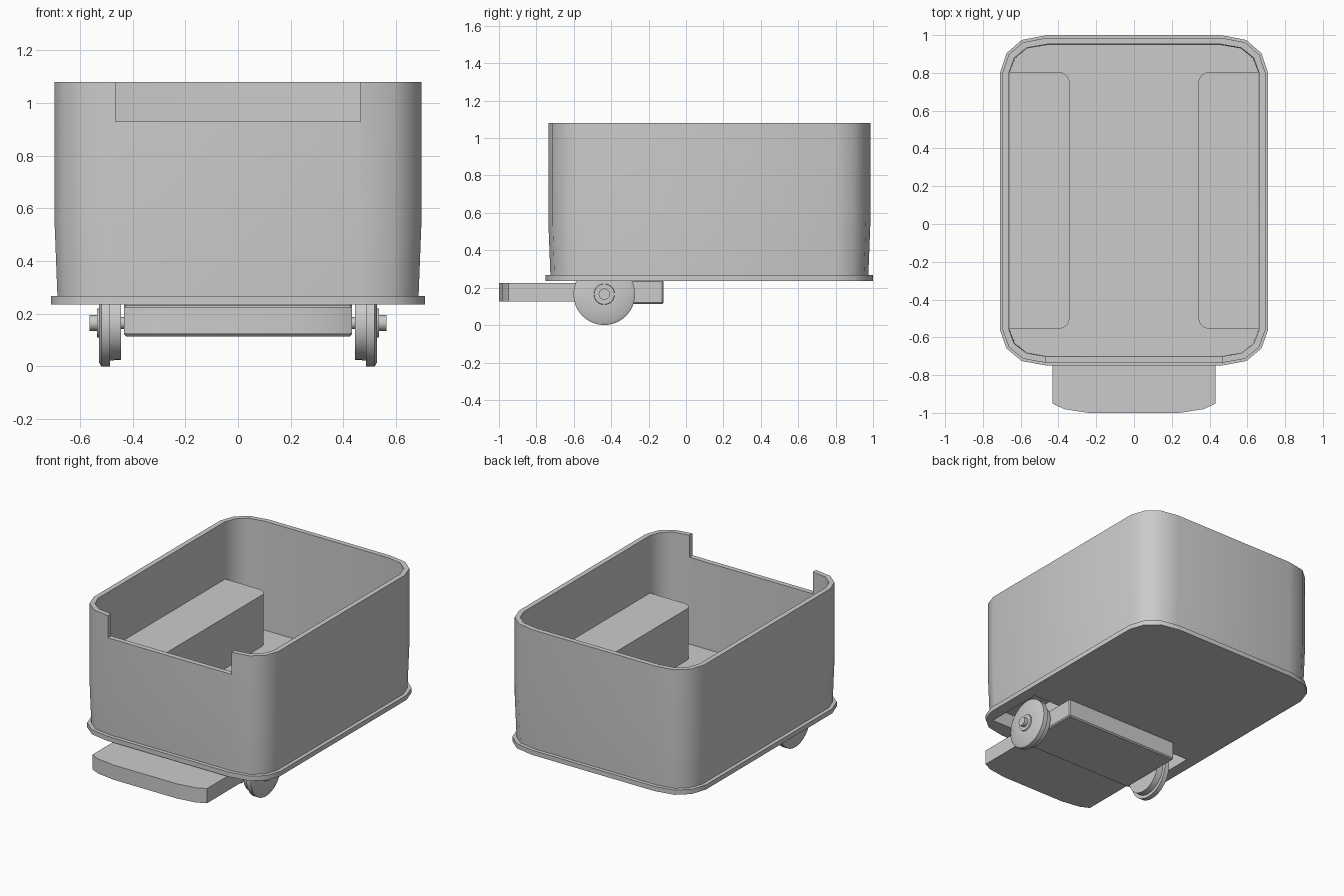
import bpy, bmesh, math
from mathutils import Matrix, Vector

if "Cube" in bpy.data.objects:
    bpy.data.objects.remove(bpy.data.objects["Cube"])


def finish(name, bm, angle=35):
    bmesh.ops.recalc_face_normals(bm, faces=bm.faces)
    me = bpy.data.meshes.new(name)
    bm.to_mesh(me)
    bm.free()
    ob = bpy.data.objects.new(name, me)
    bpy.context.collection.objects.link(ob)
    if angle:
        smooth(ob, angle)
    return ob


def smooth(ob, angle=35):
    bpy.ops.object.select_all(action='DESELECT')
    ob.select_set(True)
    bpy.context.view_layer.objects.active = ob
    bpy.ops.object.shade_smooth_by_angle(angle=math.radians(angle))


def loft(name, rings, angle=35):
    bm = bmesh.new()
    rows = [[bm.verts.new(p) for p in r] for r in rings]
    n = len(rows[0])
    for a, b in zip(rows, rows[1:]):
        for i in range(n):
            j = (i + 1) % n
            bm.faces.new((a[i], a[j], b[j], b[i]))
    bm.faces.new(rows[0])
    bm.faces.new(rows[-1])
    return finish(name, bm, angle)


def prism(name, outline, z0, z1):
    return loft(name, [[(x, y, z) for x, y in outline] for z in (z0, z1)])


def box(name, x0, x1, y0, y1, z0, z1, angle=None):
    return loft(name, [[(x0, y0, z), (x1, y0, z), (x1, y1, z), (x0, y1, z)]
                       for z in (z0, z1)], angle)


# rounded-rectangle outline of the tub, inset by d from the rim flange
CORNER = [(1, 0), (0.86, 0.52), (0.54, 0.87), (0, 1)]


def tub_ring(d, z):
    right = [(0.46 + (0.25 - d) * fx, -0.56 - (0.19 - d) * fy) for fx, fy in reversed(CORNER)]
    right += [(0.46 + (0.25 - d) * fx, 0.80 + (0.20 - d) * fy) for fx, fy in CORNER]
    return [(x, y, z) for x, y in right] + [(-x, y, z) for x, y in reversed(right)]


# tub: bottom flange, slightly tapered wall, inner wall and floor
tub = loft("tub", [tub_ring(d, z) for d, z in (
    (0, 0.235), (0, 0.267), (0.025, 0.267), (0.014, 0.55), (0.014, 1.08),
    (0.048, 1.08), (0.052, 0.34))])

# cutters: front notch and wheel wells
cutters = [box("notch_cutter", -0.465, 0.465, -0.80, -0.66, 0.93, 1.2)]
for s in (-1, 1):
    xs = sorted((s * 0.40, s * 0.63))
    cutters.append(box("well_cutter", xs[0], xs[1], -0.64, -0.23, 0.1, 0.332))
bpy.context.view_layer.objects.active = tub
for c in cutters:
    c.hide_render = True
    m = tub.modifiers.new("cut", 'BOOLEAN')
    m.operation = 'DIFFERENCE'
    m.solver = 'EXACT'
    m.object = c
    bpy.ops.object.modifier_apply(modifier=m.name)
for c in cutters:
    bpy.data.objects.remove(c)
smooth(tub)

# side benches with rounded inner corners
for s, side in ((-1, "left"), (1, "right")):
    pts = [(0.67, -0.555)]
    for cy, a0 in ((-0.495, 270), (0.745, 180)):
        for k in range(5):
            a = math.radians(a0 - k * 22.5)
            pts.append((0.40 + 0.06 * math.cos(a), cy + 0.06 * math.sin(a)))
    pts.append((0.67, 0.805))
    prism("bench_" + side, [(s * x, y) for x, y in pts], 0.335, 0.69)

# front step plate
half = [(0.24, -1.0), (0.37, -0.98), (0.432, -0.95), (0.432, -0.5)]
prism("step_plate", half + [(-x, y) for x, y in reversed(half)], 0.125, 0.225)

# axle block under the tub
block = box("axle_block", -0.432, 0.432, -0.58, -0.12, 0.113, 0.24)
bev = block.modifiers.new("soft_edges", 'BEVEL')
bev.width = 0.008
bev.segments = 1

# wheels: lathed profile of (x, radius)
PROFILE = [(0.41, 0.022), (0.443, 0.022), (0.443, 0.14), (0.485, 0.142),
           (0.485, 0.165), (0.518, 0.165), (0.527, 0.15), (0.527, 0.056),
           (0.535, 0.054), (0.535, 0.03), (0.563, 0.03)]
SEG = 32
for s, side in ((-1, "left"), (1, "right")):
    rings = [[(s * x, -0.437 + r * math.cos(math.tau * i / SEG),
               0.165 + r * math.sin(math.tau * i / SEG)) for i in range(SEG)]
             for x, r in PROFILE]
    loft("wheel_" + side, rings)
